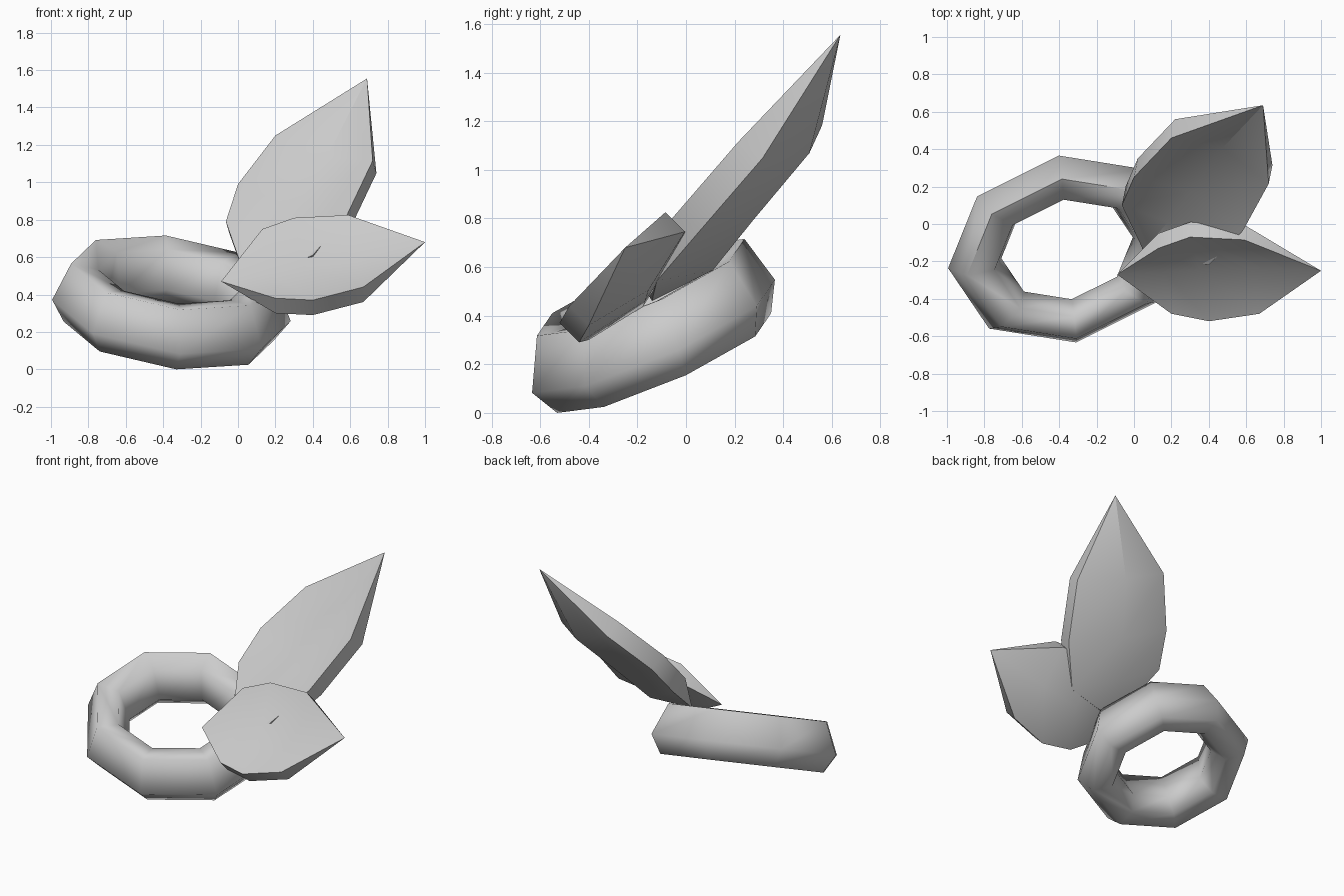
import bpy, bmesh, math
from mathutils import Vector as V

if "Cube" in bpy.data.objects:
    bpy.data.objects.remove(bpy.data.objects["Cube"])


def finish(name, bm, angle):
    bmesh.ops.recalc_face_normals(bm, faces=bm.faces[:])
    me = bpy.data.meshes.new(name)
    bm.to_mesh(me)
    bm.free()
    ob = bpy.data.objects.new(name, me)
    bpy.context.collection.objects.link(ob)
    bpy.ops.object.select_all(action='DESELECT')
    bpy.context.view_layer.objects.active = ob
    ob.select_set(True)
    bpy.ops.object.shade_smooth_by_angle(angle=math.radians(angle))
    return ob


# Tilted oval ring: six-sided section swept through eight segments, top leaning slightly
def ring(name, centre, long_axis, short_axis, lean, profile, segments=8):
    bm = bmesh.new()
    up = long_axis.cross(short_axis).normalized()
    loops = []
    for i in range(segments):
        a = 2 * math.pi * i / segments
        out = long_axis * math.cos(a) + short_axis * math.sin(a)
        loops.append([bm.verts.new(centre + out * r + up * h + lean * (h / .33) ** 2)
                      for r, h in profile])
    n = len(profile)
    for i in range(segments):
        p, q = loops[i], loops[(i + 1) % segments]
        for j in range(n):
            k = (j + 1) % n
            bm.faces.new((p[j], q[j], q[k], p[k]))
    return finish(name, bm, 80)


# Thick cupped leaf: two dished sheets meeting at the tip and the base
def leaf(name, base, tip, side_a, side_b, thick, dish):
    bm = bmesh.new()
    thick = V(thick)
    b, t = bm.verts.new(base), bm.verts.new(tip)
    loops = []
    for a, c in zip(side_a, side_b):
        a, c = V(a), V(c)
        front = [a, (a + c) / 2 + thick * dish, c]
        back = [p + thick for p in reversed(front)]
        loops.append([bm.verts.new(p) for p in front + back])
    for j in range(6):
        k = (j + 1) % 6
        for p, q in zip(loops, loops[1:]):
            bm.faces.new((p[j], p[k], q[k], q[j]))
        bm.faces.new((b, loops[0][k], loops[0][j]))
        bm.faces.new((t, loops[-1][j], loops[-1][k]))
    return finish(name, bm, 30)


ring("ring", V((-.37, -.09, .205)), V((.562, .09, -.05)), V((-.04, .44, .205)),
     V((-.025, .038, .014)),
     [(1, 0), (1.135, .12), (.97, .33), (.71, .31), (.625, .10), (.75, 0)])

leaf("large_leaf", (.05, -.14, .46), (.69, .635, 1.555),
     [(-.065, .10, .79), (0, .25, .99), (.20, .46, 1.25)],
     [(.40, -.22, .61), (.58, -.04, .82), (.72, .215, 1.115)],
     (.02, .10, -.067), .7)

leaf("small_leaf", (-.09, -.27, .47), (1, -.25, .68),
     [(.13, -.13, .75), (.30, -.07, .81), (.59, -.085, .825)],
     [(.20, -.48, .38), (.40, -.52, .37), (.67, -.48, .44)],
     (0, .08, -.08), .6)
